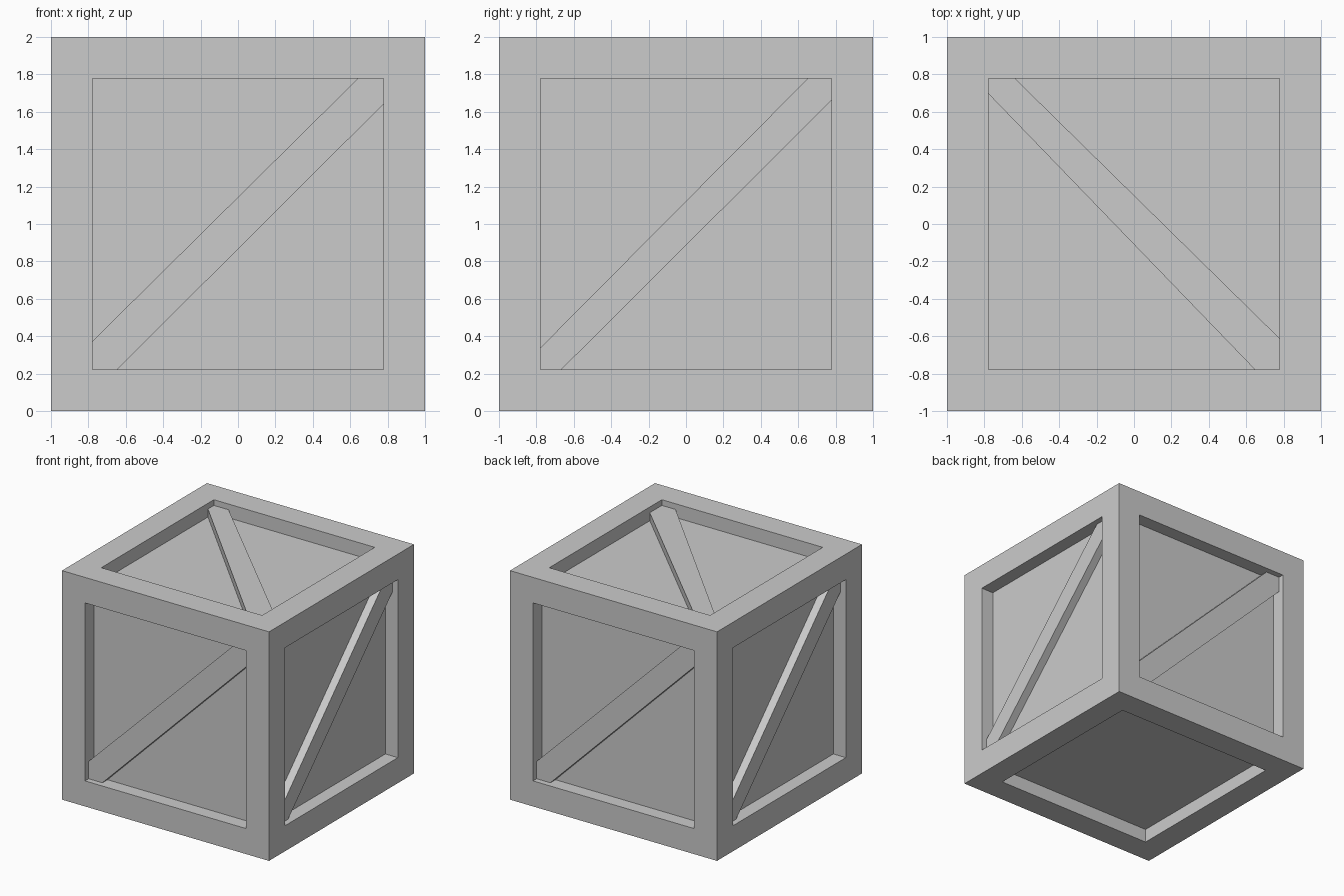
import bpy, bmesh
from math import pi
from mathutils import Matrix

if "Cube" in bpy.data.objects:
    bpy.data.objects.remove(bpy.data.objects["Cube"])

BORDER, DEPTH, BRACE_TOP = 0.223, 0.12, 0.95
E = 1 - BORDER  # half size of each opening


def finish(name, bm):
    bmesh.ops.recalc_face_normals(bm, faces=bm.faces[:])
    me = bpy.data.meshes.new(name)
    bm.to_mesh(me)
    bm.free()
    ob = bpy.data.objects.new(name, me)
    bpy.context.collection.objects.link(ob)
    return ob


# Crate body: cube with a recessed panel in every side
bm = bmesh.new()
bmesh.ops.create_cube(bm, size=2, matrix=Matrix.Translation((0, 0, 1)))
bm.normal_update()
panels = bm.faces[:]
bmesh.ops.inset_individual(bm, faces=panels, thickness=BORDER, use_even_offset=True)
for face in panels:
    n = face.normal.copy()
    new = bmesh.ops.extrude_discrete_faces(bm, faces=[face])["faces"][0]
    bmesh.ops.translate(bm, verts=new.verts[:], vec=n * -DEPTH)
finish("crate_body", bm)


# Diagonal brace: outline drawn in the side's own plane, extruded outward
def brace(name, outline, turn):
    bm = bmesh.new()
    base = bm.faces.new([bm.verts.new((u, v, 1 - DEPTH)) for u, v in outline])
    ext = bmesh.ops.extrude_face_region(bm, geom=[base], use_keep_orig=True)["geom"]
    for v in ext:
        if isinstance(v, bmesh.types.BMVert):
            v.co.z = BRACE_TOP
    bm.transform(Matrix.Translation((0, 0, 1)) @ turn)
    finish(name, bm)


front = [(-E, -E), (-0.645, -E), (E, 0.64), (E, E), (0.64, E), (-E, -0.625)]
side = [(-E, -E), (-0.665, -E), (E, 0.66), (E, E), (0.65, E), (-E, -0.66)]
top = [(-E, E), (-E, 0.695), (0.645, -E), (E, -E), (E, -0.61), (-0.635, E)]

upright = Matrix.Rotation(pi / 2, 4, 'X')
for i, (name, outline) in enumerate([("front_brace", front), ("right_brace", side),
                                     ("back_brace", front), ("left_brace", side)]):
    brace(name, outline, Matrix.Rotation(i * pi / 2, 4, 'Z') @ upright)
brace("top_brace", top, Matrix.Identity(4))
